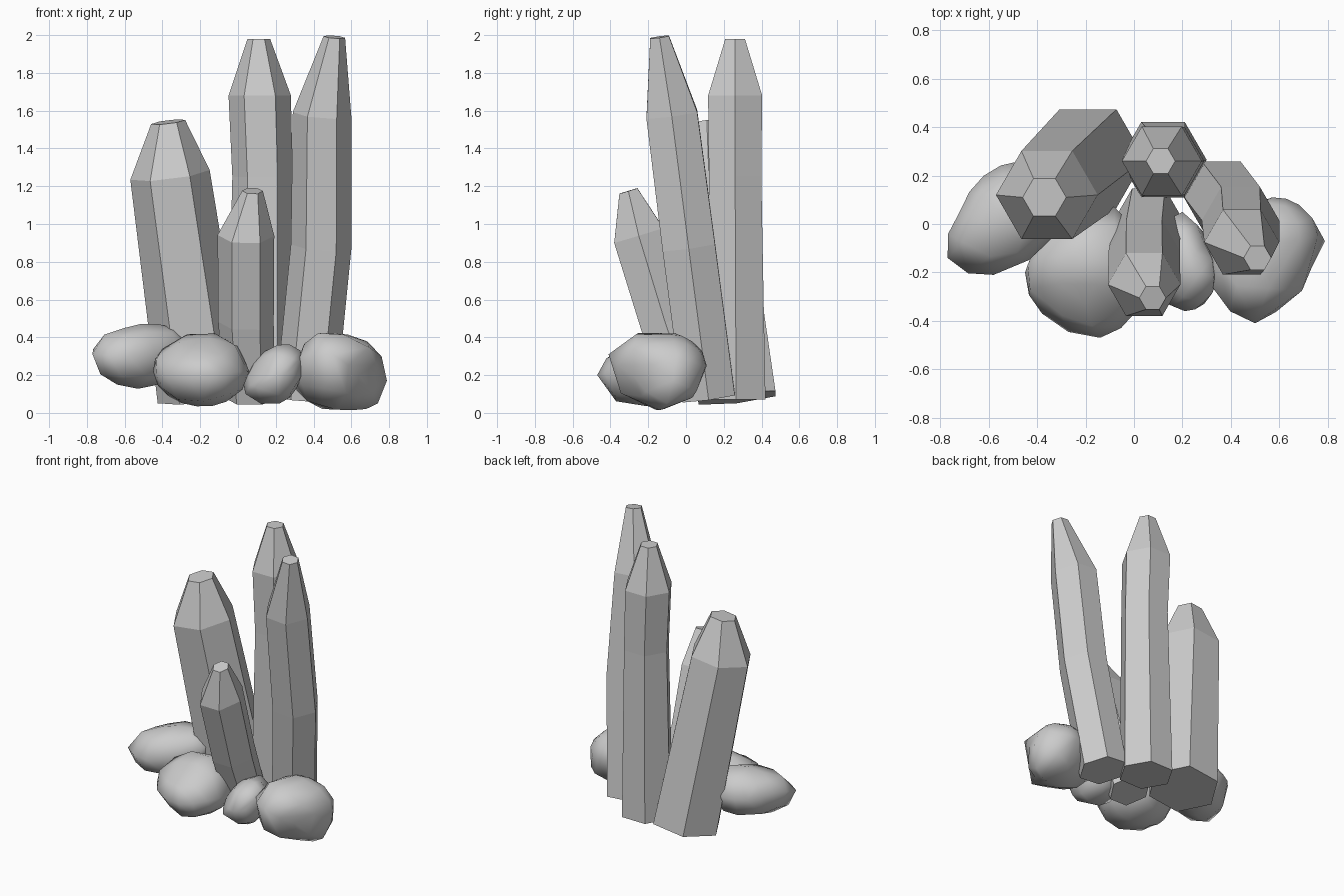
import bpy, bmesh, math


def finish(bm, name):
    bmesh.ops.recalc_face_normals(bm, faces=bm.faces[:])
    mesh = bpy.data.meshes.new(name)
    bm.to_mesh(mesh)
    bm.free()
    obj = bpy.data.objects.new(name, mesh)
    bpy.context.collection.objects.link(obj)
    return obj


def crystal(name, rings):
    """Six-sided shaft lofted through (x, y, z, radius), rings square to the lean."""
    bm = bmesh.new()
    (x0, y0, z0, _), (x1, y1, z1, _) = rings[0], rings[-1]
    lean_x, lean_y = (x1 - x0) / (z1 - z0), (y1 - y0) / (z1 - z0)
    loops = []
    for x, y, z, r in rings:
        loop = []
        for i in range(6):
            dx = r * math.cos(i * math.pi / 3)
            dy = r * math.sin(i * math.pi / 3)
            loop.append(bm.verts.new((x + dx, y + dy, z - dx * lean_x - dy * lean_y)))
        loops.append(loop)
    for a, b in zip(loops, loops[1:]):
        for i in range(6):
            j = (i + 1) % 6
            bm.faces.new((a[i], a[j], b[j], b[i]))
    bm.faces.new(loops[0][::-1])
    bm.faces.new(loops[-1])
    finish(bm, name)


def rock(name, corners):
    """Boulder: hull of its main corners, rounded once and smooth shaded."""
    bm = bmesh.new()
    for c in corners:
        bm.verts.new(c)
    res = bmesh.ops.convex_hull(bm, input=bm.verts[:])
    loose = [v for v in bm.verts if not v.link_faces]
    bmesh.ops.delete(bm, geom=loose, context='VERTS')
    bmesh.ops.recalc_face_normals(bm, faces=bm.faces[:])
    bm.normal_update()
    bmesh.ops.subdivide_edges(bm, edges=bm.edges[:], cuts=1, smooth=0.5,
                              use_grid_fill=True)
    for f in bm.faces:
        f.smooth = True
    finish(bm, name)


# Crystals, base to tip
crystal("back_crystal", [(0.12, 0.265, 0.07, 0.18), (0.13, 0.26, 1.25, 0.16),
                         (0.115, 0.26, 1.68, 0.165), (0.11, 0.26, 1.98, 0.06)])
crystal("left_crystal", [(-0.19, 0.27, 0.08, 0.235), (-0.36, 0.12, 1.26, 0.21),
                         (-0.37, 0.11, 1.54, 0.09)])
crystal("right_crystal", [(0.36, 0.12, 0.08, 0.16), (0.44, 0.015, 0.88, 0.16),
                          (0.445, -0.075, 1.58, 0.155), (0.51, -0.14, 1.99, 0.057)])
crystal("front_crystal", [(0.06, 0.03, 0.08, 0.135), (0.042, -0.11, 0.48, 0.147),
                          (0.042, -0.25, 0.94, 0.15), (0.077, -0.305, 1.175, 0.055)])

# Boulders around the foot
rock("left_rock", [(-0.77, -0.14, 0.31), (-0.58, -0.21, 0.3), (-0.32, -0.04, 0.33),
                   (-0.72, 0.05, 0.35), (-0.62, 0.2, 0.33), (-0.47, 0.26, 0.33),
                   (-0.3, 0.15, 0.3), (-0.42, 0.05, 0.47), (-0.6, 0, 0.45),
                   (-0.64, -0.06, 0.15), (-0.42, 0.05, 0.15), (-0.27, 0.05, 0.39)])
rock("front_rock", [(-0.45, -0.2, 0.22), (-0.4, -0.14, 0.34), (-0.38, -0.37, 0.2),
                    (-0.14, -0.47, 0.2), (0.01, -0.36, 0.22), (0.06, -0.2, 0.22),
                    (-0.08, 0.07, 0.25), (-0.12, -0.15, 0.42), (-0.06, -0.22, 0.06),
                    (-0.22, -0.2, 0.035), (-0.37, -0.2, 0.09), (-0.2, -0.33, 0.34),
                    (-0.3, 0.0, 0.2)])
rock("small_rock", [(0.21, -0.36, 0.2), (0.29, -0.33, 0.22), (0.33, -0.22, 0.33),
                    (0.29, -0.08, 0.28), (0.2, 0.05, 0.22), (0.05, -0.1, 0.2),
                    (0.04, -0.2, 0.1), (0.21, -0.18, 0.36), (0.22, -0.2, 0.05),
                    (0.31, -0.2, 0.13), (0.12, -0.3, 0.2)])
rock("right_rock", [(0.5, -0.41, 0.31), (0.33, -0.27, 0.3), (0.31, -0.1, 0.12),
                    (0.57, 0.11, 0.25), (0.68, 0.08, 0.25), (0.76, -0.05, 0.3),
                    (0.74, -0.1, 0.05), (0.61, -0.14, 0.015), (0.58, -0.08, 0.415),
                    (0.42, -0.05, 0.39), (0.44, -0.18, 0.04), (0.64, -0.28, 0.2),
                    (0.56, 0.03, 0.38)])
